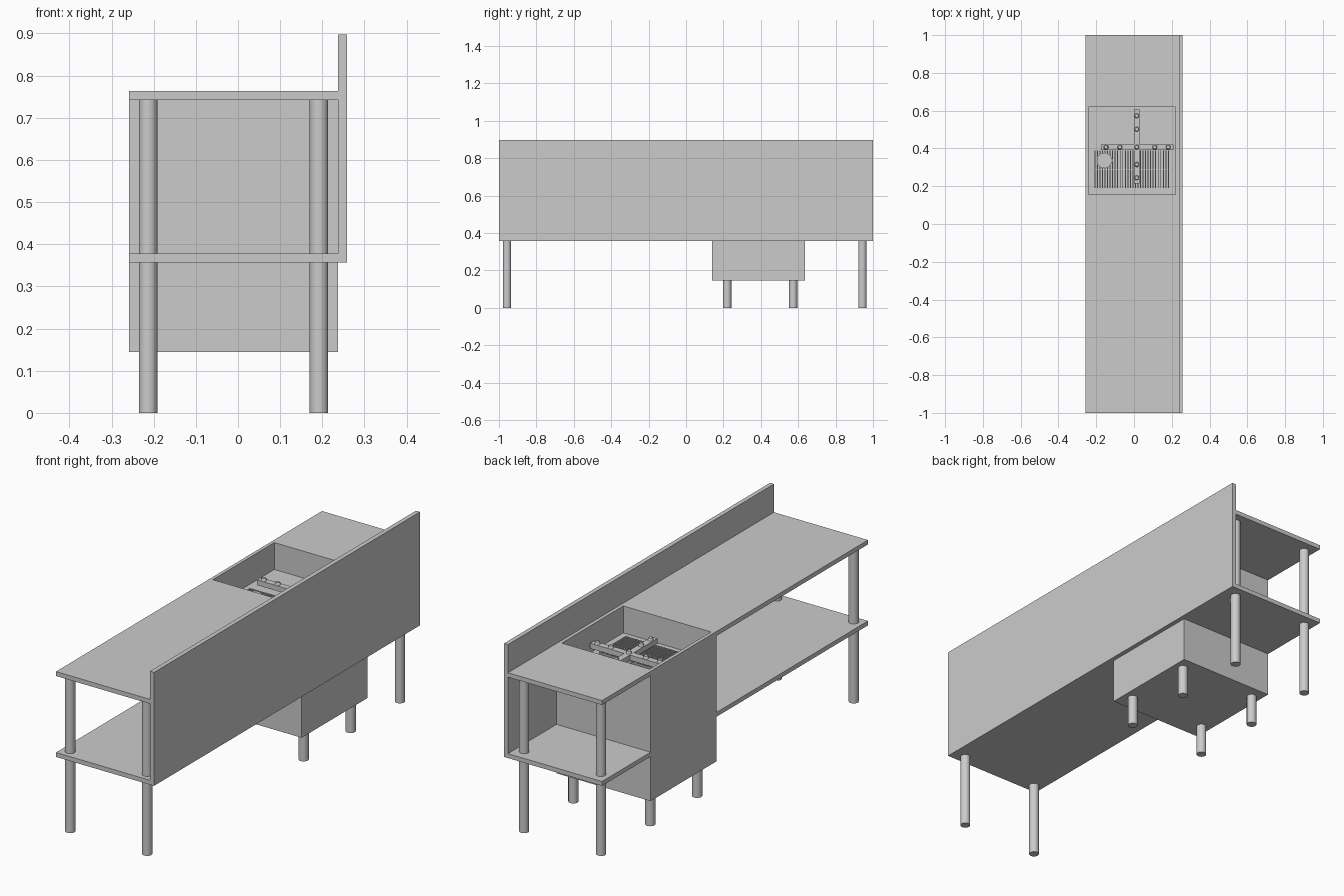
import bpy, bmesh
from mathutils import Matrix, Vector

if "Cube" in bpy.data.objects:
    bpy.data.objects.remove(bpy.data.objects["Cube"])


def new_object(name, bm):
    mesh = bpy.data.meshes.new(name)
    bm.to_mesh(mesh)
    bm.free()
    ob = bpy.data.objects.new(name, mesh)
    bpy.context.collection.objects.link(ob)
    return ob


def add_box(bm, x0, x1, y0, y1, z0, z1):
    m = Matrix.Translation(((x0 + x1) / 2, (y0 + y1) / 2, (z0 + z1) / 2))
    m = m @ Matrix.Diagonal((x1 - x0, y1 - y0, z1 - z0, 1))
    bmesh.ops.create_cube(bm, size=1, matrix=m)


def box(name, *bounds):
    bm = bmesh.new()
    add_box(bm, *bounds)
    return new_object(name, bm)


def cylinder(name, x, y, z0, z1, r, sides=24, r_top=None):
    bm = bmesh.new()
    bmesh.ops.create_cone(bm, cap_ends=True, segments=sides, radius1=r,
                          radius2=r if r_top is None else r_top, depth=z1 - z0,
                          matrix=Matrix.Translation((x, y, (z0 + z1) / 2)))
    for f in bm.faces:
        f.smooth = len(f.verts) == 4
    for e in bm.edges:
        e.smooth = all(len(f.verts) == 4 for f in e.link_faces)
    return new_object(name, bm)


FRONT, BACK = -0.258, 0.237      # shelf depth along x
CAB0, CAB1 = 0.14, 0.635         # cabinet extent along y
TOP = 0.763
FLOOR = 0.635

# Shelves on both sides of the cabinet
for level, z0, z1 in (("counter", 0.742, TOP), ("lower_shelf", 0.357, 0.378)):
    box(level + "_long", FRONT, BACK, -1, CAB0, z0, z1)
    box(level + "_short", FRONT, BACK, CAB1, 1, z0, z1)

# Back panel
box("back_panel", BACK, 0.258, -1, 1, 0.357, 0.897)

# Table legs pass through the lower shelf; cabinet has short feet
for x in (-0.213, 0.192):
    for y in (-0.957, 0.943):
        cylinder("table_leg", x, y, 0, 0.745, 0.022)
    for y in (0.22, 0.573):
        cylinder("cabinet_foot", x, y, 0, 0.15, 0.022)

# Cabinet with a basin sunk into its top
bm = bmesh.new()
add_box(bm, FRONT, BACK, CAB0, CAB1, 0.145, TOP)
bm.normal_update()
top = max(bm.faces, key=lambda f: f.calc_center_median().z)
bmesh.ops.inset_region(bm, faces=[top], thickness=0.023)
bottom = bmesh.ops.extrude_face_region(bm, geom=[top])
bmesh.ops.translate(bm, vec=Vector((0, 0, FLOOR - TOP)),
                    verts=[v for v in bottom["geom"] if isinstance(v, bmesh.types.BMVert)])
if top.is_valid:
    bmesh.ops.delete(bm, geom=[top], context='FACES_ONLY')
bmesh.ops.recalc_face_normals(bm, faces=bm.faces)
new_object("cabinet", bm)

# Slatted grate on the basin floor
bm = bmesh.new()
count = 30
for i in range(count):
    x = -0.207 + i * 0.389 / (count - 1)
    add_box(bm, x - 0.0025, x + 0.0025, 0.19, 0.39, FLOOR, FLOOR + 0.008)
for y in (0.192, 0.29, 0.388):
    add_box(bm, -0.21, 0.185, y - 0.002, y + 0.002, FLOOR, FLOOR + 0.007)
new_object("basin_grate", bm)
cylinder("basin_drain", -0.157, 0.336, FLOOR, FLOOR + 0.010, 0.04, 32)

# Cross-shaped spray arm with nozzles on a central post
CX, CY, ARM0, ARM1 = 0.015, 0.407, 0.665, 0.69
box("spray_arm_along", CX - 0.015, CX + 0.015, 0.215, 0.605, ARM0, ARM1)
box("spray_arm_left", -0.175, CX - 0.015, CY - 0.015, CY + 0.015, ARM0, ARM1)
box("spray_arm_right", CX + 0.015, 0.21, CY - 0.015, CY + 0.015, ARM0, ARM1)
cylinder("spray_arm_post", CX, CY, FLOOR, ARM0, 0.012, 16)
nozzles = [(CX, y) for y in (0.245, 0.315, CY, 0.502, 0.573)]
nozzles += [(x, CY) for x in (-0.148, -0.075, 0.11, 0.181)]
for x, y in nozzles:
    cylinder("spray_nozzle", x, y, ARM1, ARM1 + 0.012, 0.013, 16, 0.009)
